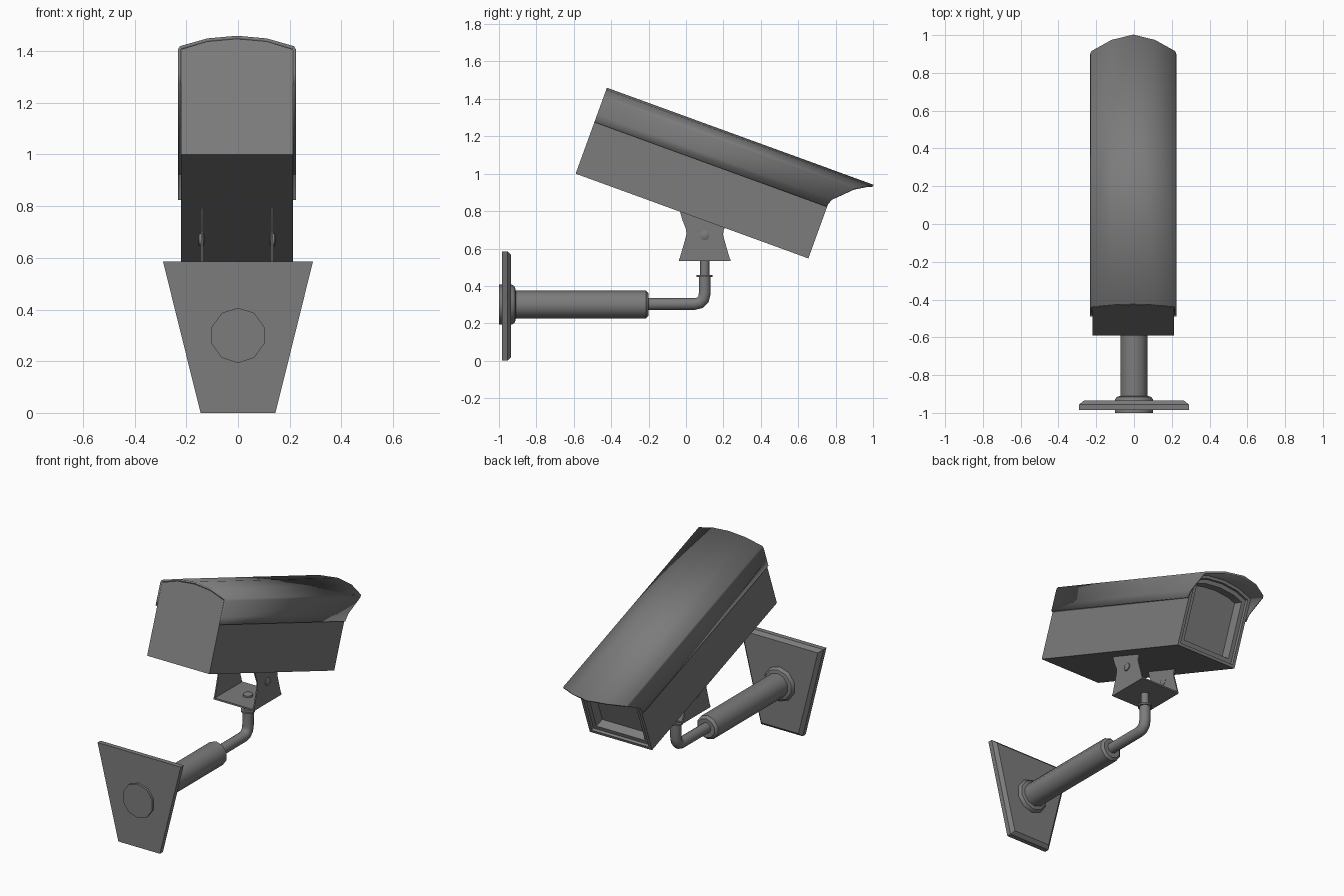
import bpy, bmesh, math
from mathutils import Matrix, Vector

if "Cube" in bpy.data.objects:
    bpy.data.objects.remove(bpy.data.objects["Cube"])

CX = -0.004  # slight sideways offset of the camera head

paint = bpy.data.materials.new("dark_grey_paint")
paint.diffuse_color = (0.2, 0.2, 0.2, 1)
paint.use_nodes = True
paint.node_tree.nodes["Principled BSDF"].inputs["Base Color"].default_value = paint.diffuse_color


def smooth(ob, angle):
    bpy.ops.object.select_all(action='DESELECT')
    bpy.context.view_layer.objects.active = ob
    ob.select_set(True)
    bpy.ops.object.shade_smooth_by_angle(angle=math.radians(angle))


def finish(name, bm):
    bmesh.ops.recalc_face_normals(bm, faces=bm.faces[:])
    me = bpy.data.meshes.new(name)
    bm.to_mesh(me)
    bm.free()
    me.materials.append(paint)
    ob = bpy.data.objects.new(name, me)
    bpy.context.collection.objects.link(ob)
    return ob


def prism(pts, vec):
    """Extrude a planar outline along vec; returns an unfinished bmesh and its end face."""
    bm = bmesh.new()
    a = [bm.verts.new(p) for p in pts]
    b = [bm.verts.new(Vector(p) + Vector(vec)) for p in pts]
    bm.faces.new(a)
    end = bm.faces.new(b)
    for i in range(len(a)):
        j = (i + 1) % len(a)
        bm.faces.new((a[i], a[j], b[j], b[i]))
    bmesh.ops.recalc_face_normals(bm, faces=bm.faces[:])
    return bm, end


def lathe(name, profile, sides, origin, axis):
    """Solid of revolution from (radius, distance) pairs."""
    bm = bmesh.new()
    rot = Vector((0, 0, 1)).rotation_difference(Vector(axis)).to_matrix()
    rings = []
    for r, d in profile:
        ring = []
        for i in range(sides):
            a = 2 * math.pi * i / sides + math.pi / 2
            ring.append(bm.verts.new(Vector(origin) + rot @ Vector((r * math.cos(a), r * math.sin(a), d))))
        rings.append(ring)
    for a, b in zip(rings, rings[1:]):
        for i in range(sides):
            j = (i + 1) % sides
            bm.faces.new((a[i], a[j], b[j], b[i]))
    bm.faces.new(rings[0])
    bm.faces.new(rings[-1])
    ob = finish(name, bm)
    smooth(ob, 38)
    return ob


# wall plate with chamfered front rim
pts = [(-0.145, -0.985, 0), (0.145, -0.985, 0), (0.29, -0.985, 0.585), (-0.29, -0.985, 0.585)]
bm, end = prism(pts, (0, 0.03, 0))
bmesh.ops.inset_region(bm, faces=[end], thickness=0.02, depth=0.02, use_even_offset=True)
finish("wall_plate", bm)

# flange and thick arm tube
lathe("wall_flange", [(0.107, 0), (0.107, 0.07), (0.095, 0.085), (0.075, 0.09)], 10,
      (0, -1.0, 0.3), (0, 1, 0))
lathe("arm_tube", [(0.075, 0), (0.075, 0.705), (0.06, 0.72)], 10, (0, -0.92, 0.3), (0, 1, 0))

# bent thin pipe
cu = bpy.data.curves.new("bent_pipe", 'CURVE')
cu.dimensions = '3D'
cu.bevel_depth = 0.033
cu.bevel_resolution = 3
cu.use_fill_caps = True
path = [(-0.21, 0.303), (0.045, 0.303), (0.075, 0.31), (0.094, 0.33), (0.1, 0.36), (0.1, 0.45)]
sp = cu.splines.new('POLY')
sp.points.add(len(path) - 1)
for p, (y, z) in zip(sp.points, path):
    p.co = (0, y, z, 1)
cu.materials.append(paint)
pipe = bpy.data.objects.new("bent_pipe", cu)
bpy.context.collection.objects.link(pipe)
bpy.context.view_layer.objects.active = pipe
bpy.ops.object.select_all(action='DESELECT')
pipe.select_set(True)
bpy.ops.object.convert(target='MESH')
smooth(bpy.context.view_layer.objects.active, 50)

# collar, spindle and bolt head
lathe("pipe_collar", [(0.043, 0), (0.043, 0.01)], 10, (0, 0.1, 0.447), (0, 0, 1))
lathe("spindle", [(0.025, 0), (0.025, 0.1)], 10, (0, 0.1, 0.45), (0, 0, 1))
lathe("bolt_head", [(0.03, 0), (0.03, 0.015), (0.022, 0.02)], 10, (0, 0.1, 0.54), (0, 0, 1))

# U-shaped bracket
base = [(CX - 0.14, -0.037, 0.534), (CX + 0.14, -0.037, 0.534),
        (CX + 0.14, 0.237, 0.534), (CX - 0.14, 0.237, 0.534)]
bm, _ = prism(base, (0, 0, 0.01))
finish("bracket_base", bm)
cheek = [(-0.037, 0.536), (0.237, 0.536), (0.204, 0.65), (0.198, 0.675), (0.202, 0.70), (0.212, 0.72),
         (-0.036, 0.81), (-0.02, 0.755), (0.001, 0.70), (0.002, 0.675), (-0.004, 0.65)]
for side, label in ((-1, "left"), (1, "right")):
    bm, _ = prism([(CX + side * 0.14, y, z) for y, z in cheek], (-side * 0.008, 0, 0))
    finish("bracket_cheek_" + label, bm)
    lathe("pivot_bolt_" + label, [(0.016, -0.014), (0.025, -0.01), (0.025, 0.006), (0.018, 0.01)], 12,
          (CX + side * 0.14, 0.1, 0.67), (side, 0, 0))

# camera head is modelled level, then tilted about its lower back edge
tilt = Matrix.Translation((CX, -0.59, 1.0)) @ Matrix.Rotation(math.radians(-20), 4, 'X')

# camera body with arched top and recessed window
half = [(0.217, 0), (0.217, 0.433), (0.115, 0.465)]
outline = half + [(0, 0.476)] + [(-x, z) for x, z in reversed(half)]
bm, front = prism([(x, 0, z) for x, z in outline], (0, 1.324, 0))
for thick, depth in ((0.018, 0), (0.004, -0.015), (0.025, 0), (0.012, -0.05)):
    bm.normal_update()
    bmesh.ops.inset_region(bm, faces=[front], thickness=thick, depth=depth, use_even_offset=True)
body = finish("camera_body", bm)
body.matrix_world = tilt
smooth(body, 30)

# thin cover with visor: (x, height, front end)
half = [(0.228, 0.293, 1.318), (0.228, 0.337, 1.335), (0.228, 0.433, 1.428),
        (0.221, 0.446, 1.440), (0.115, 0.478, 1.491)]
prof = half + [(0, 0.489, 1.517)] + [(-x, z, u) for x, z, u in reversed(half)]
bm = bmesh.new()
rows = [(bm.verts.new((x, 0, z)), bm.verts.new((x, u, z))) for x, z, u in prof]
for a, b in zip(rows, rows[1:]):
    bm.faces.new((a[0], a[1], b[1], b[0]))
cover = finish("visor_cover", bm)
cover.matrix_world = tilt
if cover.data.polygons[len(prof) // 2].normal.z < 0:
    cover.data.flip_normals()
smooth(cover, 30)
mod = cover.modifiers.new("thickness", 'SOLIDIFY')
mod.thickness = 0.011
mod.offset = -1
